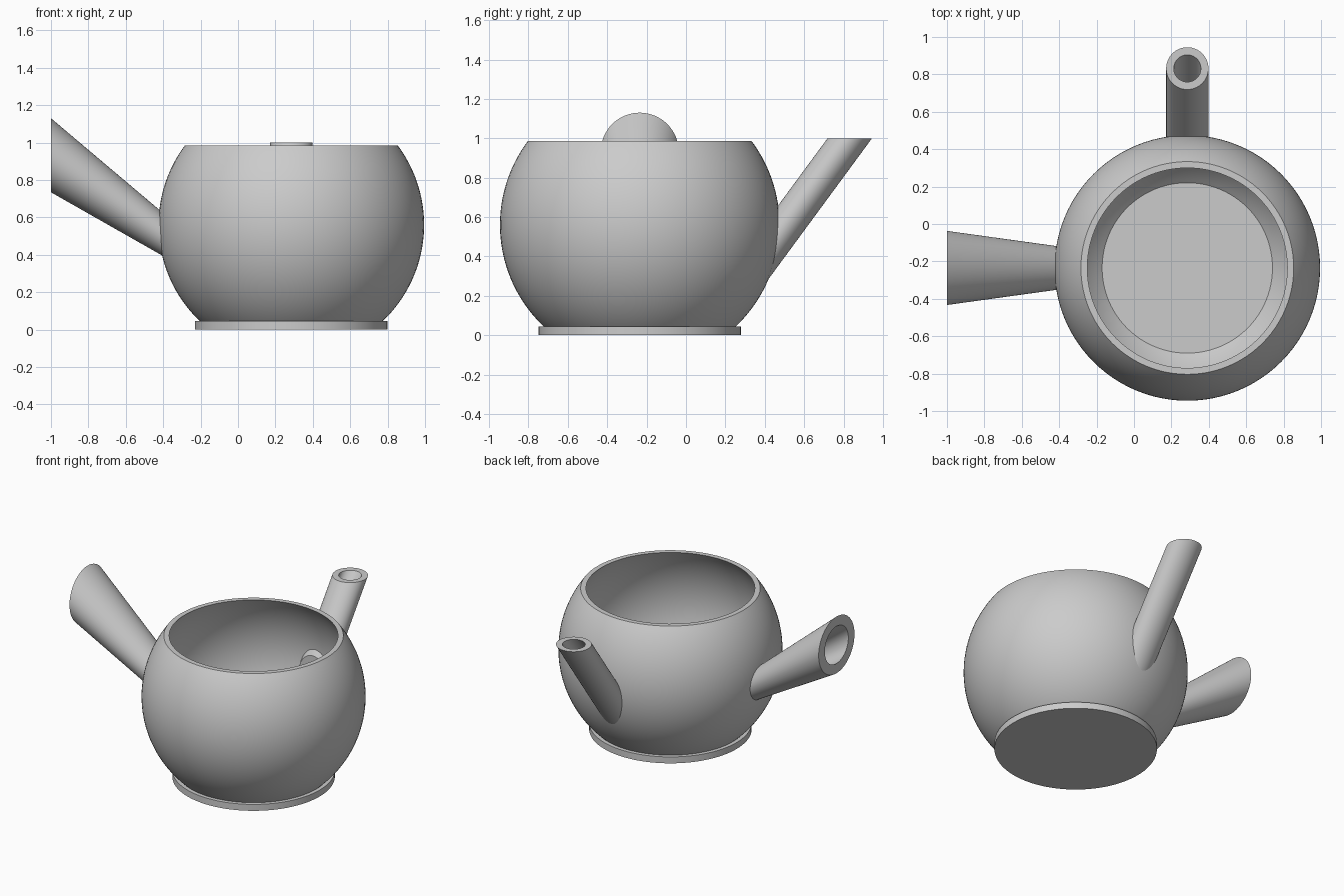
import bpy, bmesh, math

old = bpy.data.objects.get("Cube")
if old:
    bpy.data.objects.remove(old, do_unlink=True)

CX, CY, CZ = 0.285, -0.235, 0.56      # centre of the round body
R_OUT, R_IN = 0.71, 0.683             # outer and inner wall radius
RIM_Z, FLOOR_Z = 0.985, 0.051
SPOUT_Y, SPOUT_Z, SLOPE = 0.832, 1.0, 1.36
SEG = 96

clay = bpy.data.materials.new("grey clay")
clay.use_nodes = True
clay.diffuse_color = (0.6, 0.6, 0.6, 1)
clay.node_tree.nodes["Principled BSDF"].inputs["Base Color"].default_value = (0.6, 0.6, 0.6, 1)


def make_object(name, bm):
    bmesh.ops.remove_doubles(bm, verts=bm.verts, dist=1e-5)
    bmesh.ops.recalc_face_normals(bm, faces=bm.faces)
    mesh = bpy.data.meshes.new(name)
    bm.to_mesh(mesh)
    bm.free()
    mesh.materials.append(clay)
    obj = bpy.data.objects.new(name, mesh)
    bpy.context.collection.objects.link(obj)
    return obj


def smooth(obj):
    bpy.ops.object.select_all(action='DESELECT')
    obj.select_set(True)
    bpy.context.view_layer.objects.active = obj
    bpy.ops.object.shade_smooth_by_angle(angle=math.radians(35))


def lathe(name, profile):
    """Spin a (radius, z) profile about the body axis."""
    bm = bmesh.new()
    verts = [bm.verts.new((CX + r, CY, z)) for r, z in profile]
    edges = [bm.edges.new(pair) for pair in zip(verts, verts[1:])]
    bmesh.ops.spin(bm, geom=verts + edges, cent=(CX, CY, 0), axis=(0, 0, 1),
                   angle=math.tau, steps=SEG, use_duplicate=False)
    return make_object(name, bm)


def loft(name, rings, closed=False):
    """Skin a list of rings; closed joins last to first, otherwise ends are capped."""
    bm = bmesh.new()
    loops = [[bm.verts.new(p) for p in ring] for ring in rings]
    pairs = list(zip(loops, loops[1:]))
    if closed:
        pairs.append((loops[-1], loops[0]))
    else:
        bm.faces.new(loops[0])
        bm.faces.new(loops[-1])
    for a, b in pairs:
        for i in range(len(a)):
            j = (i + 1) % len(a)
            bm.faces.new((a[i], a[j], b[j], b[i]))
    return make_object(name, bm)


def circle(r, n=64):
    return [(r * math.cos(math.tau * i / n), r * math.sin(math.tau * i / n)) for i in range(n)]


def spout_ring(r, y=None):
    """Level ring at the mouth, or the same ring slid down the slope to plane y."""
    points = []
    for u, v in circle(r):
        py = SPOUT_Y + v
        drop = 0 if y is None else (py - y) * SLOPE
        points.append((CX + u, py if y is None else y, SPOUT_Z - drop))
    return points


def handle_ring(x, z, r):
    return [(x, CY + u, z + v) for u, v in circle(r)]


def arc(radius, z0, z1, n=40):
    """Spherical wall profile between two heights."""
    a0, a1 = (math.asin((z - CZ) / radius) for z in (z0, z1))
    angles = [a0 + (a1 - a0) * i / n for i in range(n + 1)]
    return [(radius * math.cos(a), CZ + radius * math.sin(a)) for a in angles]


# Round hollow body with an open top and a flat floor
body = lathe("body", [(0, 0.03)] + arc(R_OUT, 0.03, RIM_Z)
             + arc(R_IN, RIM_Z, FLOOR_Z) + [(0, FLOOR_Z)])

# Hole through the wall behind the spout
cutter = loft("spout_hole_cutter", [spout_ring(0.0735, 0.35), spout_ring(0.0735, 0.56)])
cutter.hide_render = True
cut = body.modifiers.new("spout hole", 'BOOLEAN')
cut.operation, cut.solver, cut.object = 'DIFFERENCE', 'EXACT', cutter
bpy.context.view_layer.objects.active = body
bpy.ops.object.modifier_apply(modifier=cut.name)
bpy.data.objects.remove(cutter, do_unlink=True)

# Foot disc
foot = lathe("foot", [(0, 0), (0.515, 0), (0.515, 0.045), (0, 0.045)])

# Slanted spout at the back, mouth cut level
spout = loft("spout", [spout_ring(0.113), spout_ring(0.113, 0.42),
                       spout_ring(0.0725, 0.42), spout_ring(0.0725)], closed=True)

# Flared hollow side handle, cut upright at its outer end
handle = loft("handle", [handle_ring(-1.0, 0.932, 0.198), handle_ring(-0.40, 0.508, 0.115),
                         handle_ring(-0.40, 0.508, 0.075), handle_ring(-1.0, 0.932, 0.13)],
              closed=True)

for part in (body, foot, spout, handle):
    smooth(part)
